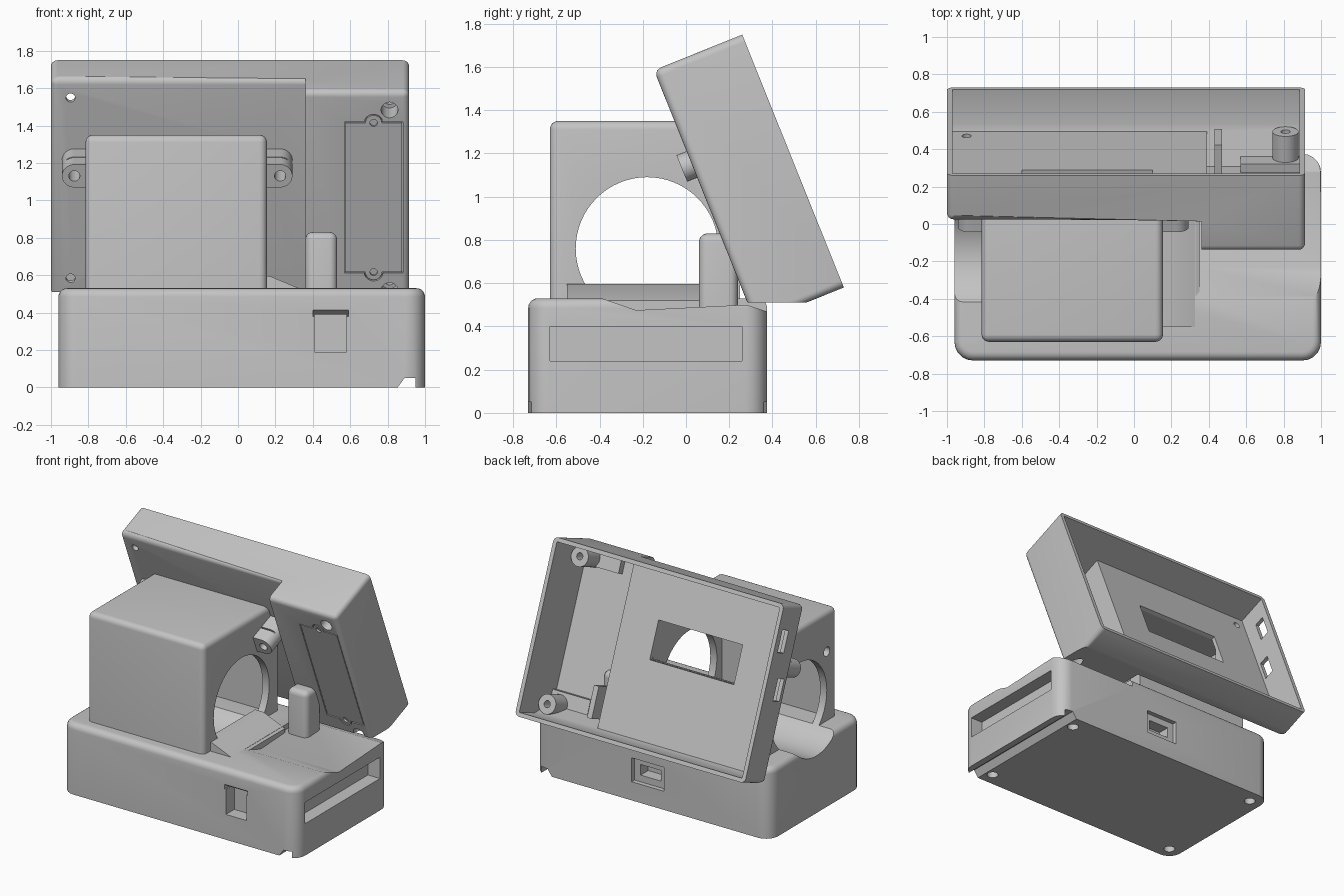
import bpy, bmesh, math
from mathutils import Matrix, Vector

if "Cube" in bpy.data.objects:
    bpy.data.objects.remove(bpy.data.objects["Cube"])

grey = bpy.data.materials.new("plain grey")
grey.use_nodes = True
grey.diffuse_color = (0.55, 0.55, 0.55, 1)
grey.node_tree.nodes["Principled BSDF"].inputs["Base Color"].default_value = grey.diffuse_color

# Frame of the tilted screen case: local y is depth, local z runs up the case
TILT = Matrix.Translation((0, 0.73, 0.58)) @ Matrix.Rotation(math.radians(21.9), 4, "X")
UNTILT = TILT.inverted()
WORLD = Matrix()


def round_edges(bm, rounds):
    """Bevel edges chosen by pairs of (rule on the two corners, radius)."""
    for rule, r in rounds:
        edges = [e for e in bm.edges if rule(e.verts[0].co, e.verts[1].co)]
        bmesh.ops.bevel(bm, geom=edges, offset=r, segments=5, profile=0.5, affect="EDGES")


def finish(bm, name, frame=WORLD):
    bmesh.ops.recalc_face_normals(bm, faces=bm.faces)
    bm.transform(frame)
    mesh = bpy.data.meshes.new(name)
    bm.to_mesh(mesh)
    bm.free()
    obj = bpy.data.objects.new(name, mesh)
    bpy.context.collection.objects.link(obj)
    return obj


def box(name, lo, hi, frame=WORLD, rounds=()):
    bm = bmesh.new()
    bmesh.ops.create_cube(bm, size=1)
    for v in bm.verts:
        v.co = [lo[i] if v.co[i] < 0 else hi[i] for i in range(3)]
    round_edges(bm, rounds)
    return finish(bm, name, frame)


def cyl(name, centre, axis, r, length, frame=WORLD, sides=32):
    bm = bmesh.new()
    turn = {"X": Matrix.Rotation(math.pi / 2, 4, "Y"), "Y": Matrix.Rotation(math.pi / 2, 4, "X"),
            "Z": Matrix()}[axis]
    bmesh.ops.create_cone(bm, cap_ends=True, segments=sides, radius1=r, radius2=r, depth=length,
                          matrix=Matrix.Translation(centre) @ turn)
    return finish(bm, name, frame)


def prism(name, pts, axis, a, b, rounds=()):
    """Extrude a 2D outline along one axis from a to b."""
    k = "XYZ".index(axis)
    bm = bmesh.new()
    face = bm.faces.new([bm.verts.new((*p[:k], a, *p[k:])) for p in pts])
    out = bmesh.ops.extrude_face_region(bm, geom=[face])["geom"]
    step = Vector([b - a if i == k else 0 for i in range(3)])
    bmesh.ops.translate(bm, vec=step, verts=[g for g in out if isinstance(g, bmesh.types.BMVert)])
    bmesh.ops.recalc_face_normals(bm, faces=bm.faces)
    round_edges(bm, rounds)
    return finish(bm, name)


def combine(target, tool, op="DIFFERENCE"):
    mod = target.modifiers.new("combine", "BOOLEAN")
    mod.operation, mod.solver, mod.object = op, "EXACT", tool
    bpy.context.view_layer.update()
    graph = bpy.context.evaluated_depsgraph_get()
    mesh = bpy.data.meshes.new_from_object(target.evaluated_get(graph))
    target.modifiers.clear()
    target.data = mesh
    bpy.data.objects.remove(tool)


def upright(a, b):
    return abs(a.z - b.z) > 0.1


# Base with rounded corners and top rim
base = box("base", (-0.96, -0.73, 0), (1, 0.375, 0.53), rounds=[
    (upright, 0.1), (lambda a, b: min(a.z, b.z) > 0.52, 0.045)])
# Round trough under the drum opening, and sloped shelf on the other end
combine(base, cyl("trough", (-0.5, -0.18, 0.76), "X", 0.33, 1.3, sides=64))
combine(base, prism("shelf", [(-0.42, 0.54), (-0.23, 0.475), (0.28, 0.5), (0.4, 0.46), (0.4, 0.6)],
                    "X", 0.33, 1.1))
# Ports: front window, side slot, back socket
for lo, hi in [((0.41, -0.8, 0.19), (0.58, -0.63, 0.39)),
               ((0.9, -0.63, 0.24), (1.1, 0.26, 0.4)),
               ((-0.08, 0.34, 0.14), (0.19, 0.5, 0.32)),
               ((-0.03, 0.25, 0.19), (0.14, 0.35, 0.27))]:
    combine(base, box("port", lo, hi))
combine(base, prism("window_bevel", [(-0.74, 0.42), (-0.74, 0.38), (-0.68, 0.38)], "X", 0.4, 0.59))
# Groove along the underside and foot holes
combine(base, prism("groove", [(0.84, -0.02), (0.89, 0.05), (0.95, 0.05), (0.95, -0.02)], "Y", -1, 1))
for x in (-0.86, 0.8):
    for y in (-0.63, 0.27):
        combine(base, cyl("foot_hole", (x, y, 0), "Z", 0.04, 0.1, sides=24))

# Ramp out of the drum opening, and the upright post
ramp = prism("ramp", [(0.1, 0.45), (0.1, 0.595), (0.17, 0.595), (0.35, 0.52), (0.35, 0.45)],
             "Y", -0.55, 0.06)
post = box("post", (0.36, 0.06, 0.46), (0.53, 0.24, 0.83), rounds=[
    (lambda a, b: max(a.z, b.z) > 0.8, 0.04)])

# Hollow drum housing, cut to lie against the tilted case
housing = box("housing", (-0.815, -0.63, 0.45), (0.155, 0.25, 1.35), rounds=[
    (lambda a, b: max(a.z, b.z) > 1.3 and min(a.y, b.y) < 0, 0.04)])
combine(housing, box("case_space", (-2, -0.262, -1), (2, 2, 3), TILT))
combine(housing, box("housing_cavity", (-0.76, -0.57, 0.4), (0.1, 0.2, 1.3)))
combine(housing, cyl("drum_opening", (-0.3, -0.18, 0.76), "X", 0.33, 2, sides=64))
combine(housing, cyl("side_hole", (-0.8, -0.51, 1.05), "X", 0.035, 0.2))
combine(housing, box("window", (-0.6, -0.55, 0.6), (0.1, -0.2, 0.88), TILT))

# Screen case, built upright and tilted at the end: shallow part plus deep part
OUTER = [(-1, 0), (-1, -0.265), (0.36, -0.265), (0.36, -0.44), (0.915, -0.44), (0.915, 0)]
INNER = [(-0.97, 0.1), (-0.97, -0.235), (0.39, -0.235), (0.39, -0.41), (0.885, -0.41), (0.885, 0.1)]


def front_edge(a, b):
    at_step = abs(a.x - 0.36) < 0.01 and abs(b.x - 0.36) < 0.01
    return min(a.y, b.y) < -0.2 and not at_step


case = prism("screen_case", OUTER, "Z", 0, 1.26, [(front_edge, 0.035)])
hollow = prism("hollow", INNER, "Z", 0.03, 1.23)
combine(hollow, box("floor", (-3, -3, 0), (3, 3, 0.535), UNTILT))
combine(case, hollow)
# Screw bosses, cover ledges and brace inside the deep part
for u in (0.11, 1.147):
    combine(case, cyl("boss", (0.81, -0.32, u), "Y", 0.07, 0.22), "UNION")
for lo, hi in ((0.015, 0.2), (1.09, 1.24)):
    combine(case, box("ledge", (0.57, -0.43, lo), (0.89, -0.36, hi)), "UNION")
combine(case, box("brace", (0.43, -0.425, 0.1), (0.47, -0.2, 0.33)), "UNION")
# Flat underside
combine(case, box("underside", (-3, -3, 0), (3, 3, 0.51), UNTILT))
# Screw holes through the front
for u in (0.11, 1.15):
    combine(case, cyl("screw_hole", (-0.895, -0.25, u), "Y", 0.025, 0.2, sides=20))
    combine(case, cyl("screw_seat", (0.81, -0.4, u), "Y", 0.045, 0.2))
    combine(case, cyl("screw_hole", (0.81, -0.3, u), "Y", 0.025, 0.4, sides=20))
# Side ports, and window into the housing
combine(case, box("side_port", (-1.1, -0.13, 0.92), (-0.9, -0.05, 1.08)))
combine(case, box("side_port", (-1.1, -0.21, 0.58), (-0.9, -0.13, 0.74)))
combine(case, box("window", (-0.6, -0.55, 0.6), (0.1, -0.2, 0.88)))


# Battery cover with round screw tabs, set in a slightly larger recess
def cover_shape(name, grow, front, back):
    plate = box(name, (0.57 - grow, front, 0.21 - grow), (0.882 + grow, back, 1.08 + grow))
    for u in (0.215, 1.075):
        tab = cyl("tab", (0.725, (front + back) / 2, u), "Y", 0.05 + grow, back - front)
        combine(plate, tab, "UNION")
    return plate


combine(case, cover_shape("cover_recess", 0.0, -0.47, -0.42))
cover = cover_shape("battery_cover", -0.006, -0.439, -0.419)
for u in (0.215, 1.075):
    combine(cover, cyl("cover_screw", (0.725, -0.44, u), "Y", 0.02, 0.03, sides=20))

# Mounting ears either side of the housing
ears = []
for side, x, inner in (("right", -0.875, -0.79), ("left", 0.225, 0.13)):
    ear = cyl(side + "_ear", (x, -0.375, 0.79), "Y", 0.066, 0.23)
    arm = box("arm", (min(x, inner), -0.49, 0.724), (max(x, inner), -0.26, 0.856))
    combine(ear, arm, "UNION")
    combine(ear, cyl("ear_hole", (x, -0.4, 0.79), "Y", 0.03, 0.22, sides=20))
    combine(ear, box("seam", (x - 0.1, -0.39, 0.84), (x + 0.1, -0.38, 0.9)))
    ears.append(ear)

for obj in [case, cover] + ears:
    obj.data.transform(TILT)

for obj in [base, ramp, post, housing, case, cover] + ears:
    obj.data.materials.clear()
    obj.data.materials.append(grey)
    bpy.ops.object.select_all(action="DESELECT")
    obj.select_set(True)
    bpy.context.view_layer.objects.active = obj
    bpy.ops.object.shade_smooth_by_angle()
